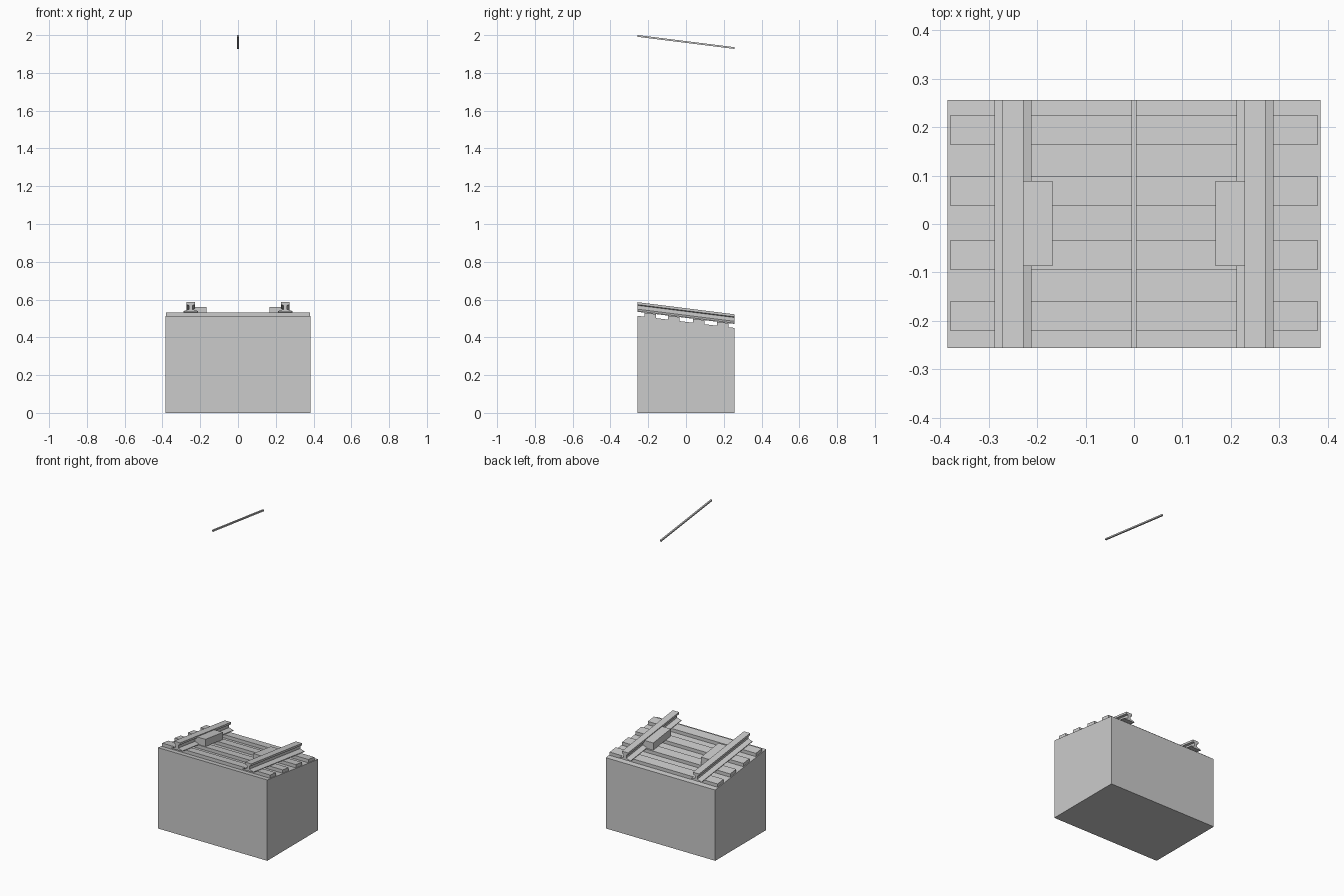
import bpy, bmesh

if "Cube" in bpy.data.objects:
    bpy.data.objects.remove(bpy.data.objects["Cube"])

SLOPE = 0.125      # fall of the track along +y
HALF = 0.256       # half length of the section
GROUND = 0.514     # ground height at the front edge


def fall(y):
    return -SLOPE * (y + HALF)


def extrude(name, profile, y0, y1, flat_bottom=False):
    """Sweep an x/z outline along y, sheared to follow the slope."""
    bm = bmesh.new()
    ends = []
    for y in (y0, y1):
        ends.append([bm.verts.new((x, y, z if flat_bottom and z == 0 else z + fall(y)))
                     for x, z in profile])
    n = len(profile)
    bm.faces.new(ends[0])
    bm.faces.new(ends[1][::-1])
    for i in range(n):
        j = (i + 1) % n
        bm.faces.new((ends[0][i], ends[0][j], ends[1][j], ends[1][i]))
    bmesh.ops.recalc_face_normals(bm, faces=bm.faces)
    mesh = bpy.data.meshes.new(name)
    bm.to_mesh(mesh)
    bm.free()
    obj = bpy.data.objects.new(name, mesh)
    bpy.context.collection.objects.link(obj)
    return obj


def rect(x0, x1, z0, z1):
    return [(x0, z0), (x1, z0), (x1, z1), (x0, z1)]


# Ground block with sloping top
extrude("ground_block", rect(-0.385, 0.385, 0, GROUND), -HALF, HALF, flat_bottom=True)

# Sleepers
TOP = GROUND + 0.021
for i, yc in enumerate((-0.19, -0.064, 0.068, 0.194)):
    extrude(f"sleeper_{i + 1}", rect(-0.38, 0.38, GROUND - 0.004, TOP), yc - 0.03, yc + 0.03)

# Rails: foot with sloped flanks, web and head
half = [(0.038, 0), (0.038, 0.004), (0.009, 0.014), (0.009, 0.034),
        (0.022, 0.038), (0.022, 0.051)]
outline = half + [(-x, z) for x, z in reversed(half)]
for side, s in (("left", -1), ("right", 1)):
    extrude(f"rail_{side}", [(s * 0.25 + x, TOP + z) for x, z in outline], -HALF, HALF)
    # Block fixed to the inside of the rail
    extrude(f"rail_block_{side}", rect(*sorted((s * 0.168, s * 0.242)), TOP, TOP + 0.046),
            -0.087, 0.089)

# Overhead wire
extrude("overhead_wire", rect(-0.005, 0.005, 1.991, 2.0), -HALF, HALF)
